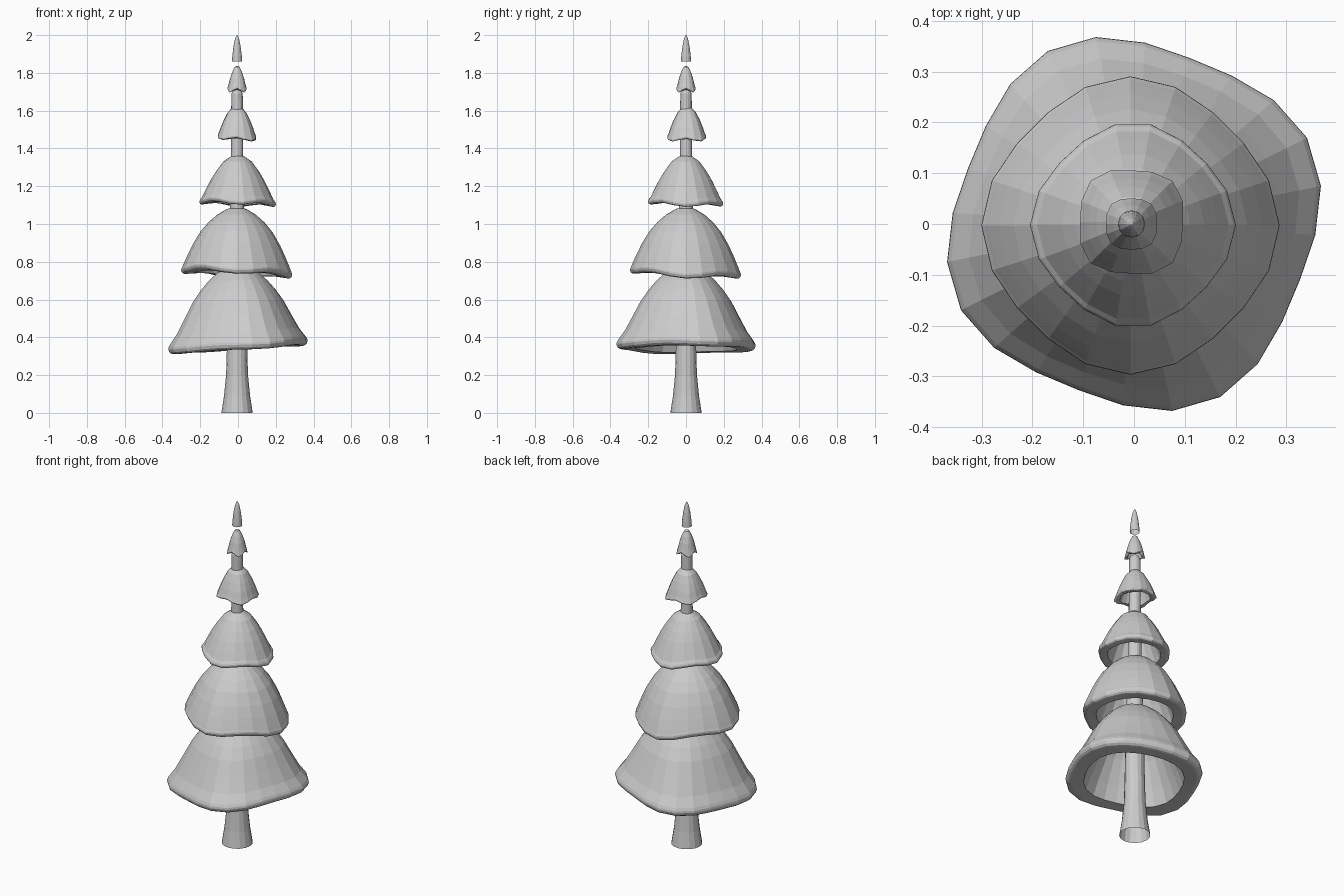
import bpy
import bmesh
from math import cos, sin, pi, radians

default = bpy.data.objects.get("Cube")
if default:
    bpy.data.objects.remove(default, do_unlink=True)

grey = bpy.data.materials.new("plain grey")
grey.use_nodes = True
colour = (0.6, 0.6, 0.6, 1)
grey.diffuse_color = colour
grey.node_tree.nodes["Principled BSDF"].inputs["Base Color"].default_value = colour


def lathe(name, profile, sides, centre, start=0, warp=None):
    """Spin an (r, z) profile; r = 0 makes a pole. warp moves each ring point."""
    bm = bmesh.new()
    rings = []
    for r, z in profile:
        if r == 0:
            rings.append([bm.verts.new((0, 0, z))] * sides)
            continue
        ring = []
        for i in range(sides):
            a = radians(start) + 2 * pi * i / sides
            rr, zz = warp(r, z, a) if warp else (r, z)
            ring.append(bm.verts.new((rr * cos(a), rr * sin(a), zz)))
        rings.append(ring)
    for low, high in zip(rings, rings[1:]):
        for i in range(sides):
            j = (i + 1) % sides
            corners = list(dict.fromkeys((low[i], low[j], high[j], high[i])))
            bm.faces.new(corners)
    mesh = bpy.data.meshes.new(name)
    bm.to_mesh(mesh)
    bm.free()
    mesh.materials.append(grey)
    obj = bpy.data.objects.new(name, mesh)
    obj.location = (*centre, 0)
    bpy.context.collection.objects.link(obj)


def tier(name, outer, rim, sides, centre, start, wave, phase, tilt, droop):
    """Hollow bell: outer slope, rounded rim, flat underside and inner dome."""
    big, floor = rim
    top = outer[0][1]
    height = top - floor
    t = big * 0.1
    lip = [(big * 0.978, floor + 1.4 * t), (big * 0.997, floor + t),
           (big, floor + 0.7 * t), (big * 0.985, floor + 0.3 * t),
           (big * 0.955, floor + 0.06 * t), (big * 0.92, floor)]
    inner = [(big * 0.74, floor + 0.1 * t)]
    inner += [(r * 0.74, floor + (z - floor) * 0.86) for r, z in reversed(outer)]
    profile = list(reversed(outer + lip + inner))

    def warp(r, z, a):
        k = min(1, r / big)
        c = cos(4 * (a - radians(phase)))
        shift = tilt[0] * cos(a) + tilt[1] * sin(a) - droop * c * k ** 2
        fade = max(0, min(1, (top - z) / height))
        return r * (1 + wave * c * k), z + shift * k * fade

    lathe(name, profile, sides, centre, start, warp)


# Trunk, flared at the foot
lathe("trunk", [(0.083, 0), (0.069, 0.09), (0.058, 0.2), (0.054, 0.34), (0.048, 0.7),
                (0.037, 1.1), (0.032, 1.4), (0.031, 1.6), (0.03, 1.69),
                (0.022, 1.71), (0, 1.715)], 16, (-0.005, 0))

# Branch tiers from the bottom up
tier("branch_tier_1", [(0, 0.775), (0.06, 0.766), (0.11, 0.742), (0.157, 0.7), (0.199, 0.65),
                       (0.24, 0.59), (0.281, 0.51), (0.322, 0.432)],
     (0.363, 0.335), 24, (0, 0), 11.5, 0.051, 23, (0.024, 0), 0.005)
tier("branch_tier_2", [(0, 1.09), (0.05, 1.08), (0.1, 1.05), (0.145, 1.01), (0.186, 0.96),
                       (0.224, 0.895), (0.252, 0.835), (0.271, 0.79)],
     (0.284, 0.733), 20, (-0.007, -0.003), 0, 0.035, 0, (-0.013, -0.014), 0.012)
tier("branch_tier_3", [(0, 1.367), (0.037, 1.357), (0.075, 1.33), (0.111, 1.28),
                       (0.138, 1.235), (0.163, 1.185), (0.183, 1.143)],
     (0.196, 1.105), 18, (-0.002, -0.002), 0, 0.035, 0, (-0.007, -0.006), 0.01)
tier("branch_tier_4", [(0, 1.622), (0.028, 1.614), (0.051, 1.59), (0.072, 1.55), (0.089, 1.51),
                       (0.1, 1.478)],
     (0.108, 1.449), 16, (-0.005, 0.004), 0, 0.06, 42, (-0.006, 0), 0.01)
tier("branch_tier_5", [(0, 1.838), (0.013, 1.832), (0.027, 1.803), (0.038, 1.77),
                       (0.047, 1.732)],
     (0.053, 1.706), 16, (-0.005, 0), 0, 0.05, 45, (0, 0), 0.012)

# Floating tip, open underneath
lathe("tree_tip", [(0.027, 1.86), (0.025, 1.89), (0.019, 1.94), (0.011, 1.98),
                   (0.004, 1.997), (0, 2)], 12, (-0.005, 0))
